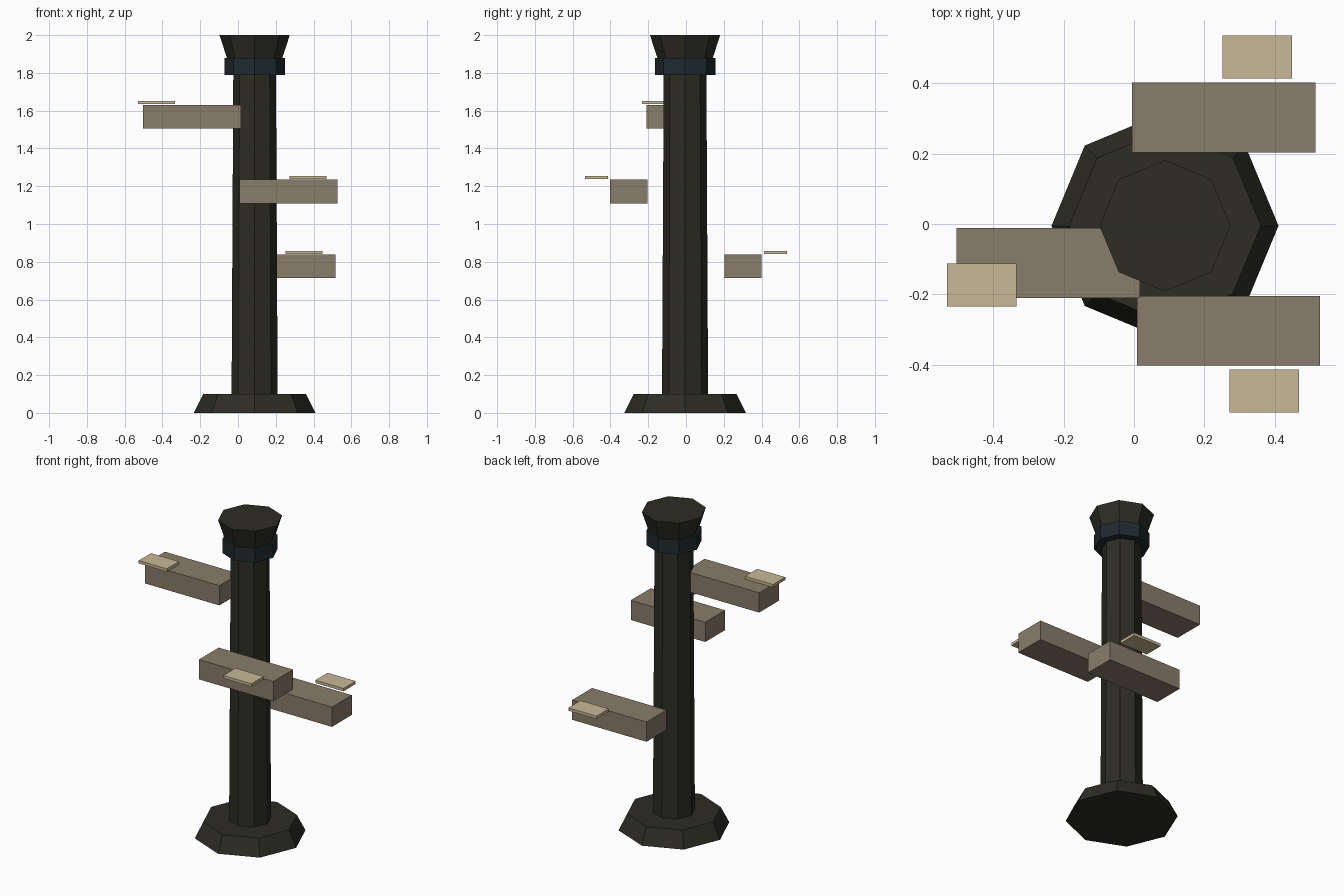
import bpy, bmesh, math

if "Cube" in bpy.data.objects:
    bpy.data.objects.remove(bpy.data.objects["Cube"])

CX, CY = 0.088, -0.005  # pole axis


def material(name, rgb):
    m = bpy.data.materials.new(name)
    m.diffuse_color = (*rgb, 1)
    m.use_nodes = True
    m.node_tree.nodes["Principled BSDF"].inputs["Base Color"].default_value = m.diffuse_color
    return m


DARK = material("dark_olive", (0.026, 0.026, 0.017))
BAND = material("dark_teal", (0.013, 0.023, 0.027))
WOOD = material("weathered_wood", (0.25, 0.205, 0.147))
PALE = material("pale_wood", (0.58, 0.48, 0.305))


def finish(bm, name, mat):
    mesh = bpy.data.meshes.new(name)
    bmesh.ops.recalc_face_normals(bm, faces=bm.faces)
    bm.to_mesh(mesh)
    bm.free()
    mesh.materials.append(mat)
    ob = bpy.data.objects.new(name, mesh)
    bpy.context.collection.objects.link(ob)


def frustum(name, r0, r1, z0, z1, mat):
    """Closed eight-sided frustum on the pole axis, corners on the x and y axes."""
    bm = bmesh.new()
    rings = []
    for r, z in ((r0, z0), (r1, z1)):
        rings.append([bm.verts.new((CX + r * math.cos(i * math.pi / 4),
                                    CY + r * math.sin(i * math.pi / 4), z))
                      for i in range(8)])
    for i in range(8):
        j = (i + 1) % 8
        bm.faces.new((rings[0][i], rings[0][j], rings[1][j], rings[1][i]))
    bm.faces.new(rings[0][::-1])
    bm.faces.new(rings[1])
    finish(bm, name, mat)


def box(name, centre, size, mat):
    bm = bmesh.new()
    bmesh.ops.create_cube(bm, size=1)
    bmesh.ops.scale(bm, vec=size, verts=bm.verts)
    bmesh.ops.translate(bm, vec=centre, verts=bm.verts)
    finish(bm, name, mat)


# Octagonal post with foot, collar and flared cap
frustum("foot", 0.322, 0.272, 0.0, 0.10, DARK)
frustum("post", 0.122, 0.113, 0.10, 1.79, DARK)
frustum("collar", 0.160, 0.160, 1.79, 1.88, BAND)
frustum("cap", 0.147, 0.186, 1.88, 2.0, DARK)

# Arms with their small plates: arm centre, plate centre
steps = {
    "upper": ((-0.243, -0.111, 1.568), (-0.432, -0.173, 1.643)),
    "middle": ((0.268, -0.303, 1.172), (0.370, -0.474, 1.246)),
    "lower": ((0.255, 0.302, 0.776), (0.350, 0.474, 0.849)),
}
for level, (arm, plate) in steps.items():
    box(level + "_arm", arm, (0.52, 0.198, 0.125), WOOD)
    box(level + "_plate", plate, (0.197, 0.122, 0.018), PALE)
